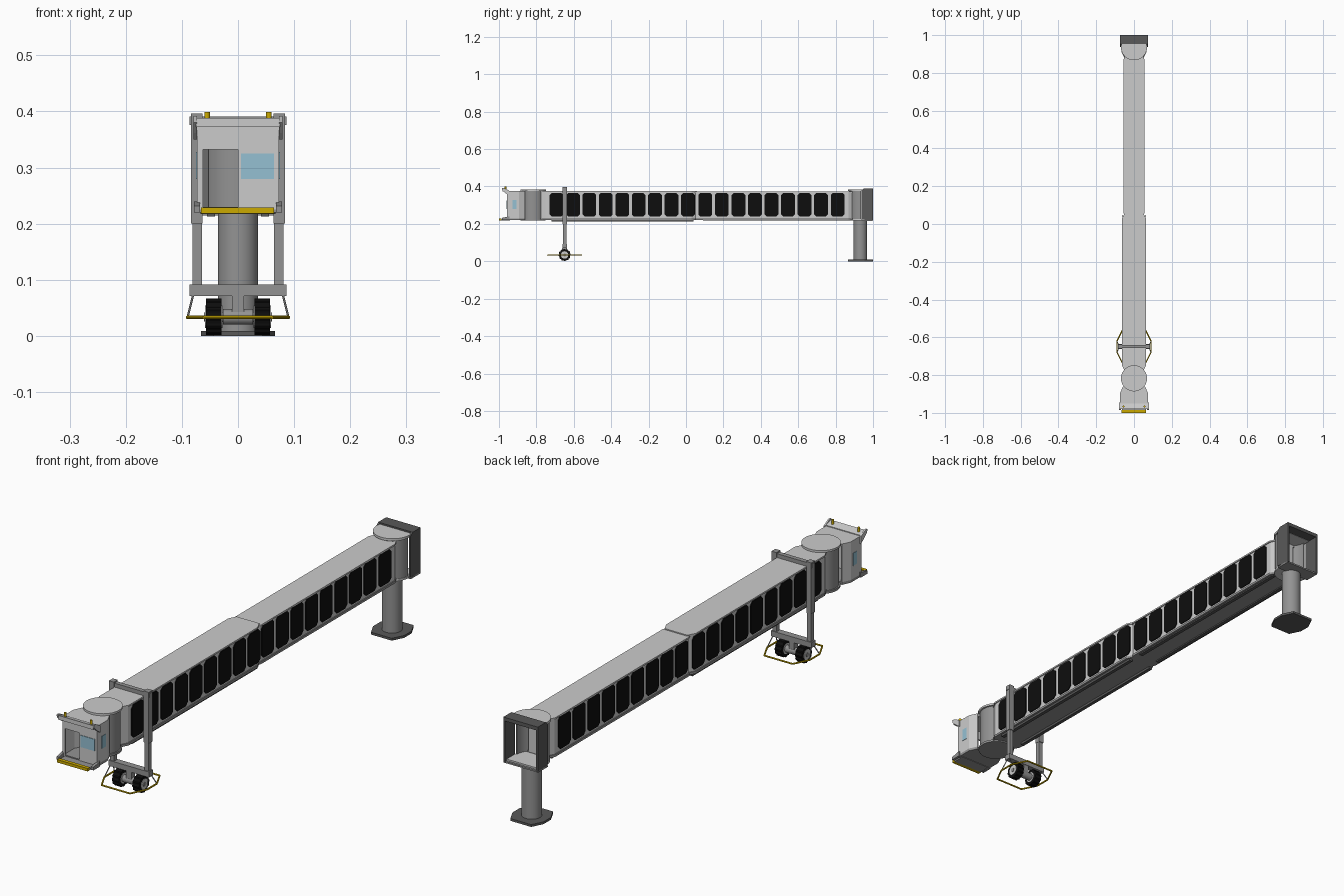
import bpy, bmesh, math
from mathutils import Vector

cube = bpy.data.objects.get("Cube")
if cube:
    bpy.data.objects.remove(cube, do_unlink=True)


def material(name, r, g, b):
    m = bpy.data.materials.new(name)
    m.use_nodes = True
    m.diffuse_color = (r, g, b, 1)
    m.node_tree.nodes["Principled BSDF"].inputs["Base Color"].default_value = (r, g, b, 1)
    return m


LIGHT = material("light grey panel", 0.6, 0.6, 0.6)
GREY = material("mid grey steel", 0.29, 0.29, 0.29)
DARK = material("dark grey hood", 0.1, 0.1, 0.1)
BLACK = material("black", 0.004, 0.004, 0.004)
YELLOW = material("safety yellow", 0.6, 0.4, 0.0)
BLUE = material("window blue", 0.3, 0.53, 0.65)


def finish(bm, name, mat, smooth=False):
    bmesh.ops.recalc_face_normals(bm, faces=bm.faces)
    me = bpy.data.meshes.new(name)
    bm.to_mesh(me)
    bm.free()
    me.materials.append(mat)
    ob = bpy.data.objects.new(name, me)
    bpy.context.collection.objects.link(ob)
    if smooth:
        bpy.ops.object.select_all(action="DESELECT")
        ob.select_set(True)
        bpy.context.view_layer.objects.active = ob
        bpy.ops.object.shade_smooth_by_angle(angle=math.radians(35))
    return ob


def prism(name, pts, a, b, mat, axis="z", smooth=False):
    """Extrude a flat outline from a to b; outline is (x, y) for z, (y, z) for x."""
    bm = bmesh.new()
    place = (lambda p, h: (p[0], p[1], h)) if axis == "z" else (lambda p, h: (h, p[0], p[1]))
    face = bm.faces.new([bm.verts.new(place(p, a)) for p in pts])
    grown = bmesh.ops.extrude_face_region(bm, geom=[face])["geom"]
    # keep the starting cap so that the solid is closed
    shift = Vector((0, 0, b - a)) if axis == "z" else Vector((b - a, 0, 0))
    bmesh.ops.translate(bm, vec=shift, verts=[g for g in grown if isinstance(g, bmesh.types.BMVert)])
    if not face.is_valid or len(bm.faces) < len(pts) + 2:
        bmesh.ops.holes_fill(bm, edges=bm.edges, sides=0)
    return finish(bm, name, mat, smooth)


def box(name, x, y, z, mat):
    return prism(name, [(x[0], y[0]), (x[1], y[0]), (x[1], y[1]), (x[0], y[1])], z[0], z[1], mat)


def arc(cx, cy, r, start=0, end=360, n=40):
    full = end - start == 360
    steps = n if full else n + 1
    angles = [math.radians(start + (end - start) * i / n) for i in range(steps)]
    return [(cx + r * math.cos(t), cy + r * math.sin(t)) for t in angles]


def bar(name, p, q, r, mat, sides=8):
    p, q = Vector(p), Vector(q)
    bm = bmesh.new()
    bmesh.ops.create_cone(bm, cap_ends=True, segments=sides, radius1=r, radius2=r, depth=(q - p).length)
    bmesh.ops.rotate(bm, verts=bm.verts, matrix=(q - p).to_track_quat("Z", "Y").to_matrix())
    bmesh.ops.translate(bm, verts=bm.verts, vec=(p + q) / 2)
    return finish(bm, name, mat)


def chamfered(y0, y1, z0, z1, c):
    return [(y0 + c, z0), (y1 - c, z0), (y1, z0 + c), (y1, z1 - c),
            (y1 - c, z1), (y0 + c, z1), (y0, z1 - c), (y0, z0 + c)]


def tapered(w, y0, y1, c):
    """Plan outline whose two ends narrow by c."""
    return [(-w + c, y0), (w - c, y0), (w, y0 + 2 * c), (w, y1 - 2 * c),
            (w - c, y1), (-w + c, y1), (-w, y1 - 2 * c), (-w, y0 + 2 * c)]


# Telescoping tunnel: two sections with roof, floor, rails and dark side panels
def tunnel(label, w, y0, y1, top, first, step, rail_bottom):
    prism(label + "_tunnel_body", tapered(w - 0.004, y0, y1, 0.015), 0.23, top - 0.006, LIGHT)
    prism(label + "_tunnel_roof", tapered(w, y0, y1, 0.015), top - 0.006, top, LIGHT)
    prism(label + "_tunnel_floor", tapered(w, y0, y1, 0.015), 0.222, 0.231, GREY)
    for s in (-1, 1):
        box(label + "_tunnel_rail", sorted((s * (w - 0.022), s * (w - 0.008))),
            (y0 + 0.06, y1 - 0.02), (rail_bottom, 0.223), DARK)
        for i in range(9):
            c = first + step * i
            prism(label + "_side_panel", chamfered(c - 0.037, c + 0.037, 0.239, 0.366, 0.012),
                  s * (w - 0.005), s * (w - 0.001), BLACK, "x")


tunnel("front", 0.063, -0.78, 0.06, 0.376, -0.693, 0.088, 0.213)
tunnel("rear", 0.056, 0.03, 0.9, 0.372, 0.103, 0.0885, 0.217)

# Front rotunda
prism("front_rotunda_wall", arc(0, -0.817, 0.062), 0.224, 0.376, GREY, smooth=True)
prism("front_rotunda_roof", arc(0, -0.817, 0.069), 0.376, 0.384, LIGHT, smooth=True)
prism("front_rotunda_floor", arc(0, -0.817, 0.067), 0.217, 0.226, GREY, smooth=True)

# Cab: hollow room with a doorway in the front wall
plan = [(-0.073, -0.955), (0.073, -0.955), (0.073, -0.892), (0.058, -0.86), (-0.058, -0.86), (-0.073, -0.892)]
prism("cab_floor", plan, 0.22, 0.23, GREY)
prism("cab_roof", plan, 0.368, 0.376, LIGHT)
for s in (-1, 1):
    prism("cab_side_wall", [(s * 0.073, -0.955), (s * 0.073, -0.892), (s * 0.058, -0.86),
                            (s * 0.053, -0.86), (s * 0.068, -0.892), (s * 0.068, -0.955)],
          0.23, 0.368, LIGHT)
    box("cab_side_window", sorted((s * 0.072, s * 0.0745)), (-0.928, -0.905), (0.28, 0.328), BLUE)
box("cab_front_wall", (0, 0.073), (-0.957, -0.95), (0.225, 0.372), LIGHT)
box("door_jamb", (-0.073, -0.062), (-0.957, -0.95), (0.225, 0.372), LIGHT)
box("door_lintel", (-0.062, 0), (-0.957, -0.95), (0.332, 0.372), LIGHT)
box("cab_front_window", (0.005, 0.064), (-0.959, -0.955), (0.28, 0.325), BLUE)

# Cab canopy, docking deck, bumper and warning lamps
prism("canopy", [(-0.95, 0.372), (-0.95, 0.379), (-0.98, 0.388), (-0.98, 0.372)], -0.075, 0.075, LIGHT, "x")
box("docking_deck", (-0.064, 0.064), (-0.988, -0.94), (0.218, 0.226), GREY)
box("yellow_bumper", (-0.066, 0.064), (-1.0, -0.986), (0.218, 0.229), YELLOW)
for s in (-1, 1):
    prism("canopy_bracket", [(-0.945, 0.377), (-0.945, 0.35), (-0.962, 0.362), (-0.982, 0.38),
                             (-0.984, 0.392), (-0.972, 0.392)], s * 0.073, s * 0.079, LIGHT, "x")
    prism("deck_bracket", [(-0.945, 0.22), (-0.985, 0.22), (-0.985, 0.232), (-0.945, 0.24)],
          s * 0.068, s * 0.078, GREY, "x")
    prism("warning_lamp", arc(s * 0.055, -0.966, 0.005, n=12), 0.382, 0.399, YELLOW)

# Lifting gate: sleeved columns with upper and lower beams
for s in (-1, 1):
    box("column_sleeve", sorted((s * 0.063, s * 0.084)), (-0.66, -0.637), (0.2, 0.396), GREY)
    box("column_leg", sorted((s * 0.064, s * 0.081)), (-0.657, -0.64), (0.085, 0.21), GREY)
box("gate_top_beam", (-0.086, 0.086), (-0.657, -0.64), (0.376, 0.391), GREY)
box("gate_lower_beam", (-0.086, 0.086), (-0.661, -0.636), (0.071, 0.092), GREY)

# Wheel bogie with treaded tyres
WY, WZ = -0.649, 0.034
box("bogie_post", (-0.011, 0.011), (WY - 0.011, WY + 0.011), (0.04, 0.072), GREY)
bar("axle", (-0.05, WY, WZ), (0.05, WY, WZ), 0.009, GREY, 12)
bar("gearbox", (-0.027, WY, WZ), (0.027, WY, WZ), 0.014, GREY, 20)
for s in (-1, 1):
    grooves = 48
    tread = []
    for i in range(grooves):
        r = 0.0325 if i % 4 < 2 else 0.030
        t = 2 * math.pi * i / grooves
        tread.append((WY + r * math.cos(t), WZ + r * math.sin(t)))
    prism("tyre", tread, s * 0.029, s * 0.057, BLACK, "x")
    prism("wheel_hub", arc(WY, WZ, 0.02, n=24), s * 0.028, s * 0.0585, LIGHT, "x")
    prism("hub_cap", arc(WY, WZ, 0.008, n=12), s * 0.057, s * 0.061, GREY, "x")
    for d in (-1, 1):
        bar("guard_strut", (s * 0.08, WY + d * 0.008, 0.073), (s * 0.09, WY + d * 0.03, 0.033), 0.002, GREY, 6)

# Yellow guard rail around the wheels
rail = [(x, WY + y) for x, y in tapered(0.09, -0.09, 0.09, 0.03)]
rail = [(x, y) for x, y in rail]
for p, q in zip(rail, rail[1:] + rail[:1]):
    bar("wheel_guard_rail", (*p, 0.033), (*q, 0.033), 0.0032, YELLOW)

# Rear rotunda: open half shell with roof and floor
CY = 0.936
shell = arc(0, CY, 0.064, 180, 360) + arc(0, CY, 0.059, 360, 180)
prism("rear_rotunda_wall", shell, 0.224, 0.376, GREY, smooth=True)
prism("rear_rotunda_roof", arc(0, CY, 0.069, 180, 360) + [(0.069, 0.96), (-0.069, 0.96)], 0.375, 0.384, LIGHT, smooth=True)
prism("rear_rotunda_floor", arc(0, CY, 0.066, 180, 360) + [(0.066, 0.99), (-0.066, 0.99)], 0.219, 0.227, LIGHT, smooth=True)

# Rear terminal hood, open at the back
box("hood_roof", (-0.073, 0.073), (0.952, 1.0), (0.376, 0.39), DARK)
box("hood_sill", (-0.073, 0.073), (0.94, 0.998), (0.215, 0.221), GREY)
for s in (-1, 1):
    prism("hood_side", [(0.938, 0.224), (1.0, 0.217), (1.0, 0.39), (0.952, 0.39), (0.938, 0.378)],
          s * 0.066, s * 0.073, DARK, "x")

# Rear support pillar and footing
prism("pillar", arc(0, 0.932, 0.036), 0.008, 0.218, GREY, smooth=True)
prism("pillar_footing", [(x, y + 0.933) for x, y in tapered(0.066, -0.066, 0.066, 0.022)], 0, 0.009, DARK)
